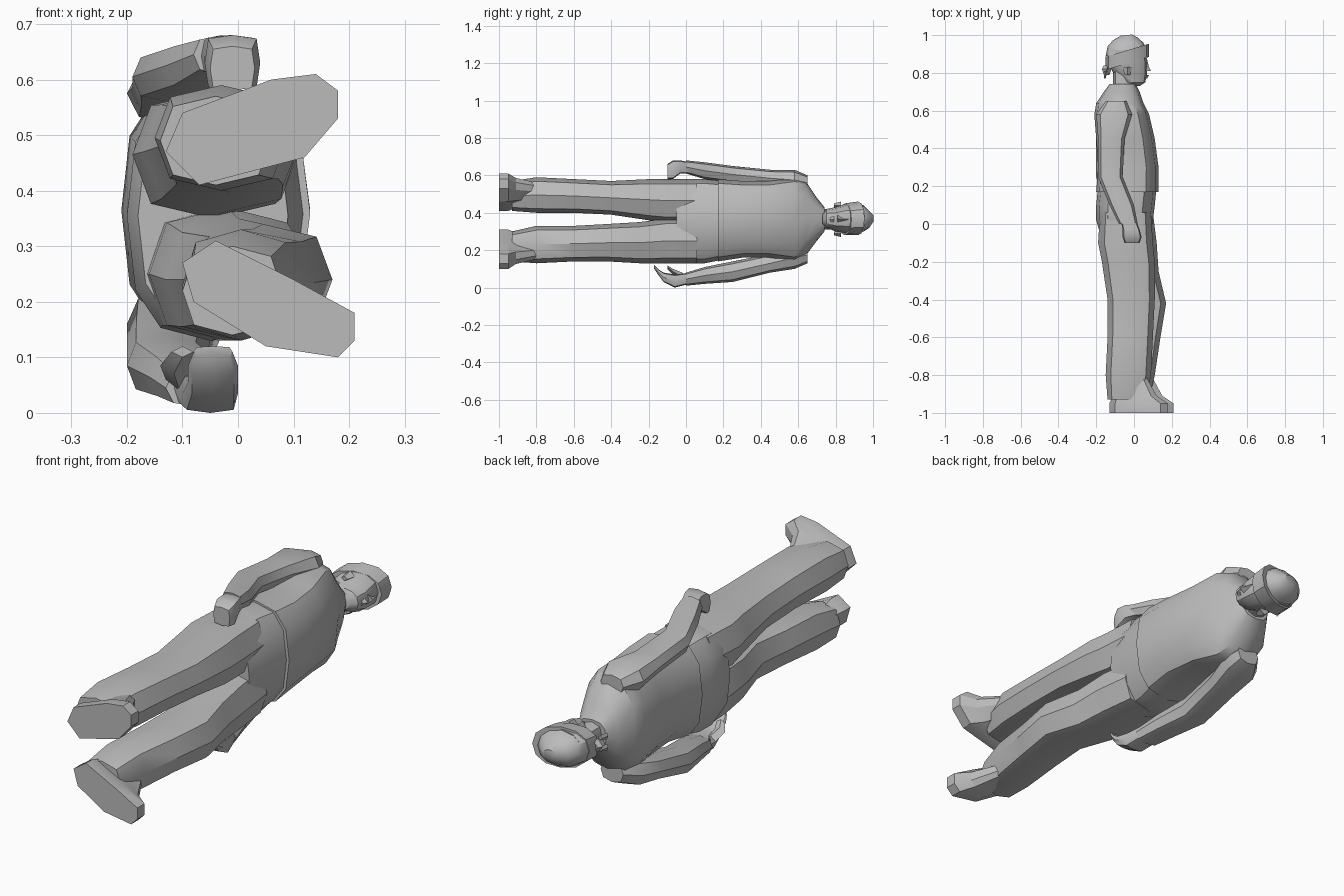
import bpy
import bmesh
import math
from mathutils import Vector

default_cube = bpy.data.objects.get("Cube")
if default_cube:
    bpy.data.objects.remove(default_cube, do_unlink=True)

# One plain grey for the whole figure
grey = bpy.data.materials.new("plain grey")
grey.use_nodes = True
colour = (0.5, 0.5, 0.5, 1)
grey.diffuse_color = colour
grey.node_tree.nodes["Principled BSDF"].inputs["Base Color"].default_value = colour


def skin(name, loops, smooth=35):
    """Bridge a stack of equal point loops into a closed solid."""
    bm = bmesh.new()
    rows = [[bm.verts.new(point) for point in loop] for loop in loops]
    count = len(rows[0])
    for lower, upper in zip(rows, rows[1:]):
        for i in range(count):
            j = (i + 1) % count
            bm.faces.new((lower[i], lower[j], upper[j], upper[i]))
    bm.faces.new(rows[0])
    bm.faces.new(rows[-1])
    bmesh.ops.recalc_face_normals(bm, faces=bm.faces)
    mesh = bpy.data.meshes.new(name)
    bm.to_mesh(mesh)
    bm.free()
    mesh.materials.append(grey)
    obj = bpy.data.objects.new(name, mesh)
    bpy.context.collection.objects.link(obj)
    bpy.ops.object.select_all(action="DESELECT")
    obj.select_set(True)
    bpy.context.view_layer.objects.active = obj
    bpy.ops.object.shade_smooth_by_angle(angle=math.radians(smooth))
    return obj


def section(y, back, front, low, high, sides, boxy, tilt):
    """Rounded cross-section filling the given x and z limits."""
    points = []
    for i in range(sides):
        angle = math.tau * i / sides
        c, s = math.cos(angle), math.sin(angle)
        u = math.copysign(abs(c) ** boxy, c)
        v = math.copysign(abs(s) ** boxy, s)
        half = (front - back) / 2
        x = (front + back) / 2 + half * u
        z = (high + low) / 2 + (high - low) / 2 * v
        points.append(Vector((x, y + tilt * half * u, z)))
    return points


def loft(name, rings, sides=8, boxy=0.75, tilt=0, smooth=35):
    return skin(name, [section(*r, sides, boxy, tilt) for r in rings], smooth)


# Torso: hips, then the shirt hanging slightly over them
loft("hips", [
    (-.05, -.18, .09, .15, .56),
    (.02, -.2, .1, .13, .58),
    (.1, -.2, .11, .13, .58),
    (.2, -.19, .12, .15, .57)], sides=12)
loft("shirt", [
    (.17, -.2, .13, .14, .58),
    (.3, -.19, .13, .16, .57),
    (.45, -.2, .11, .16, .57),
    (.58, -.21, .08, .14, .59),
    (.64, -.2, .05, .17, .57),
    (.7, -.16, .03, .25, .48),
    (.74, -.13, .01, .3, .43)], sides=12)

# Trouser legs, one set slightly ahead of the other
loft("right_leg", [
    (.06, -.18, .09, .35, .58),
    (-.1, -.19, .1, .35, .58),
    (-.2, -.17, .11, .36, .58),
    (-.4, -.14, .11, .39, .57),
    (-.6, -.14, .1, .4, .58),
    (-.8, -.15, .09, .4, .59),
    (-.93, -.14, .06, .41, .57)])
loft("left_leg", [
    (.06, -.17, .1, .13, .37),
    (-.1, -.16, .12, .13, .37),
    (-.25, -.13, .13, .13, .35),
    (-.42, -.08, .17, .14, .34),
    (-.6, -.09, .14, .14, .33),
    (-.8, -.1, .11, .13, .33),
    (-.93, -.1, .08, .14, .3)])


# Shoes: an outline of the sole drawn in towards the ankle
def shoe(name, outline, ankle):
    loops = []
    for y, keep_x, keep_z in ((-1, 1, 1), (-.95, 1, 1), (-.91, .75, .8), (-.8, .5, .6)):
        loops.append([(ankle[0] + (x - ankle[0]) * keep_x, y,
                       ankle[1] + (z - ankle[1]) * keep_z) for x, z in outline])
    skin(name, loops, 25)


shoe("right_shoe", [(-.13, .47), (-.07, .41), (.12, .46), (.18, .53),
                    (.18, .58), (.14, .61), (.06, .6), (-.1, .54)], (-.06, .49))
shoe("left_shoe", [(-.1, .27), (-.04, .31), (.1, .24), (.21, .18),
                   (.21, .13), (.18, .1), (.05, .12), (-.08, .2)], (-.03, .23))

# Arms, running from the shoulder into the hand
loft("right_arm", [
    (.65, -.15, -.04, .52, .6),
    (.58, -.2, -.01, .52, .63),
    (.45, -.19, -.05, .54, .63),
    (.25, -.19, -.06, .56, .65),
    (.1, -.13, 0, .58, .67),
    (0, -.08, .02, .61, .68)])
loft("right_hand", [
    (.02, -.07, .01, .61, .67),
    (-.03, -.06, .03, .61, .68),
    (-.07, -.06, .04, .58, .68),
    (-.1, -.05, .03, .58, .66)], boxy=0.4)
loft("left_arm", [
    (.65, -.15, -.04, .13, .22),
    (.58, -.2, -.02, .1, .22),
    (.45, -.2, -.05, .08, .18),
    (.25, -.2, -.06, .03, .14),
    (.1, -.16, -.03, .02, .11),
    (0, -.13, -.01, .01, .08)])
loft("left_hand", [
    (.02, -.12, -.02, .02, .08),
    (-.06, -.1, 0, 0, .07),
    (-.12, -.09, 0, .03, .08),
    (-.15, -.09, 0, .07, .1),
    (-.17, -.08, -.01, .1, .12)], boxy=0.5)
loft("left_thumb", [
    (-.02, -.13, -.08, .04, .08),
    (-.07, -.14, -.09, .07, .1),
    (-.1, -.12, -.08, .1, .12)], sides=4)

# Head, neck and facial features
loft("neck", [
    (.68, -.12, .01, .3, .43),
    (.74, -.11, -.01, .31, .42),
    (.82, -.11, 0, .31, .42)])
loft("head", [
    (.73, -.01, .03, .34, .39),
    (.75, -.06, .06, .32, .42),
    (.8, -.11, .07, .3, .43),
    (.86, -.14, .07, .29, .45),
    (.92, -.14, .06, .29, .45)], sides=12, boxy=0.9)
loft("nose", [
    (.81, .04, .09, .35, .39),
    (.83, .04, .08, .35, .38),
    (.87, .04, .07, .36, .37)], sides=4, boxy=1)
loft("mouth", [
    (.77, .03, .07, .34, .39),
    (.79, .03, .08, .34, .39)], sides=4, boxy=1)
for label, z in (("left", .29), ("right", .44)):
    loft(label + "_ear", [
        (.79, -.05, -.02, z - .01, z + .01),
        (.83, -.06, -.01, z - .02, z + .02)], sides=4)

# Head scarf: tilted band, rounded crown, and a knot with tails behind
loft("scarf_band", [
    (.85, -.15, .08, .28, .45),
    (.92, -.15, .08, .28, .46)], sides=12, boxy=0.9, tilt=0.3)
loft("scarf_crown", [
    (.9, -.15, .07, .29, .45),
    (.95, -.14, .05, .3, .44),
    (.98, -.11, .02, .32, .41),
    (1, -.07, -.01, .35, .39)], sides=12, boxy=0.9, tilt=0.1)
loft("scarf_knot", [
    (.79, -.16, -.13, .35, .39),
    (.82, -.17, -.12, .34, .4),
    (.84, -.16, -.12, .35, .39)], sides=4)
for label, z in (("left", .34), ("right", .39)):
    loft(label + "_scarf_tail", [
        (.81, -.16, -.14, z, z + .02),
        (.77, -.16, -.15, z - .01, z + .02)], sides=4)
